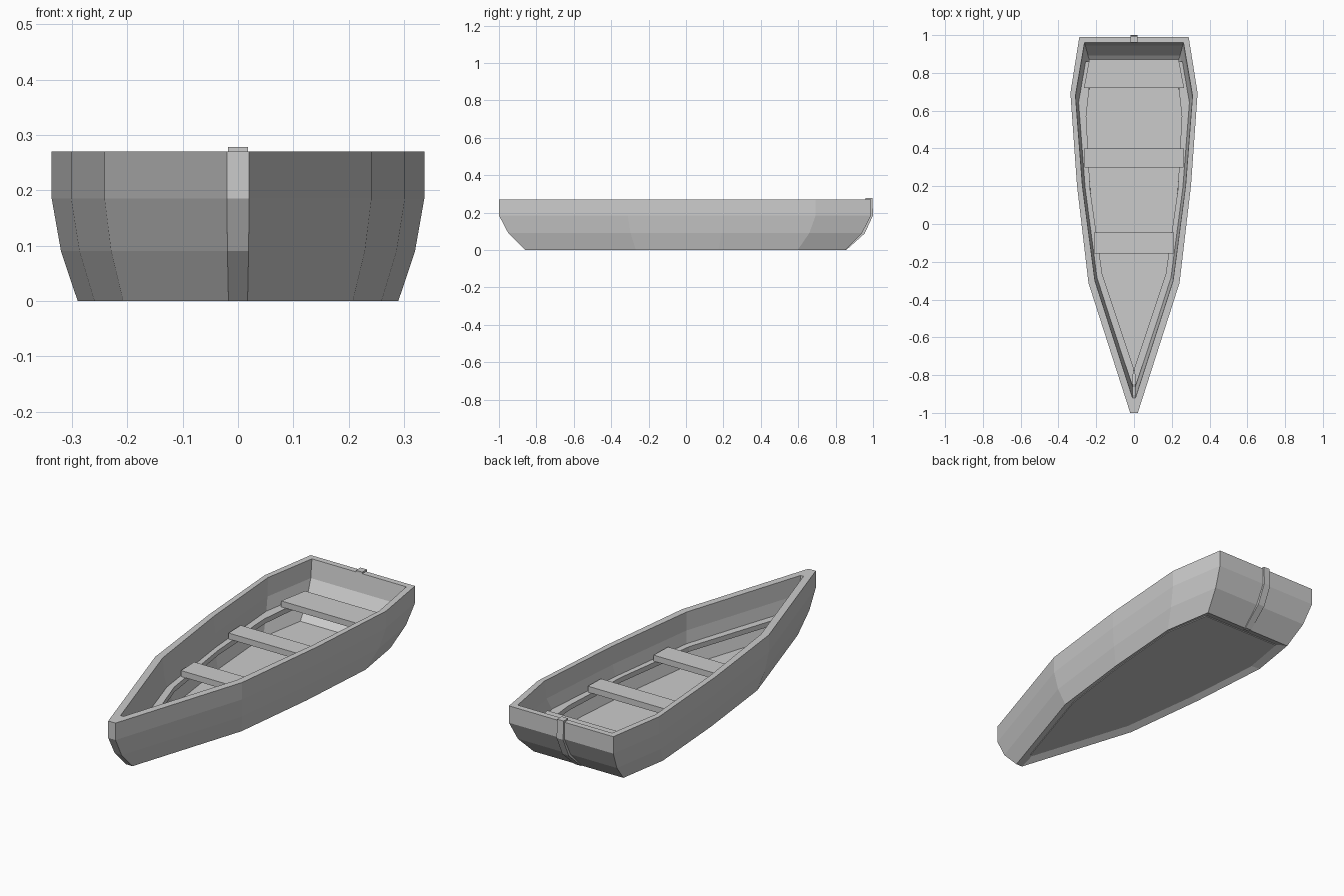
import bpy, bmesh

if "Cube" in bpy.data.objects:
    bpy.data.objects.remove(bpy.data.objects["Cube"])

# Half outlines seen from above (x, y), bow to stern
OUTER = [(.02, -.995), (.24, -.31), (.30, .20), (.335, .69), (.288, .985)]
INNER = [(.008, -.92), (.207, -.30), (.273, .20), (.31, .68), (.262, .96)]
# Side profiles: (height, outline scale)
OUTER_LEVELS = [(0, .865), (.09, .955), (.185, 1.005), (.27, 1.005)]
INNER_LEVELS = [(.27, 1), (.18, .985), (.095, .93), (.018, .835)]


def ring(half, z, s=1):
    """Full mirrored outline at height z, scaled about the centre."""
    right = [(x * s, y * s, z) for x, y in half]
    return right + [(-x, y, z) for x, y, z in reversed(right)]


def loft(name, rings, close=False, caps=False):
    """Skin a list of equal closed rings."""
    bm = bmesh.new()
    vs = [[bm.verts.new(p) for p in r] for r in rings]
    pairs = list(zip(vs, vs[1:])) + ([(vs[-1], vs[0])] if close else [])
    for a, b in pairs:
        n = len(a)
        for i in range(n):
            j = (i + 1) % n
            bm.faces.new((a[i], a[j], b[j], b[i]))
    if caps:
        bm.faces.new(vs[0])
        bm.faces.new(vs[-1])
    bmesh.ops.recalc_face_normals(bm, faces=bm.faces)
    me = bpy.data.meshes.new(name)
    bm.to_mesh(me)
    bm.free()
    ob = bpy.data.objects.new(name, me)
    bpy.context.collection.objects.link(ob)
    return ob


# Thick hull shell with a slanted bottom rim
loft("hull", [ring(OUTER, z, s) for z, s in OUTER_LEVELS]
     + [ring(INNER, z, s) for z, s in INNER_LEVELS], close=True)

# Floor plate set into the rim
loft("floor", [ring(INNER, .014, .835), ring(INNER, .026, .842)], caps=True)

# Seats: (name, front y, back y, front half width, back half width)
for name, y0, y1, w0, w1 in [("front_seat", -.155, -.045, .208, .212),
                             ("middle_seat", .30, .40, .262, .265),
                             ("rear_seat", .72, .87, .265, .237)]:
    loft(name, [ring([(w0, y0), (w1, y1)], z) for z in (.12, .15)], caps=True)

# Seat rails along both inner sides
RAIL_OUT = [(.006, -.865), (.198, -.285), (.26, .19), (.294, .64), (.262, .86)]
RAIL_IN = [(.003, -.76), (.168, -.265), (.232, .18), (.253, .57), (.222, .86)]
for side, sx in (("right", 1), ("left", -1)):
    sections = []
    for (xo, yo), (xi, yi) in zip(RAIL_OUT, RAIL_IN):
        sections.append([(sx * xo, yo, .12), (sx * xi, yi, .12),
                         (sx * xi, yi, .095), (sx * xo, yo, .095)])
    loft(side + "_seat_rail", sections, caps=True)

# Stern strap following the transom and hooking over its top
STRAP = [(.84, 0), (.857, 0), (.955, .088), (1.0, .185), (.996, .278),
         (.96, .278), (.96, .265), (.98, .265), (.982, .185), (.93, .092)]
loft("stern_strap", [[(x, y, z) for y, z in STRAP] for x in (-.018, .018)],
     caps=True)
